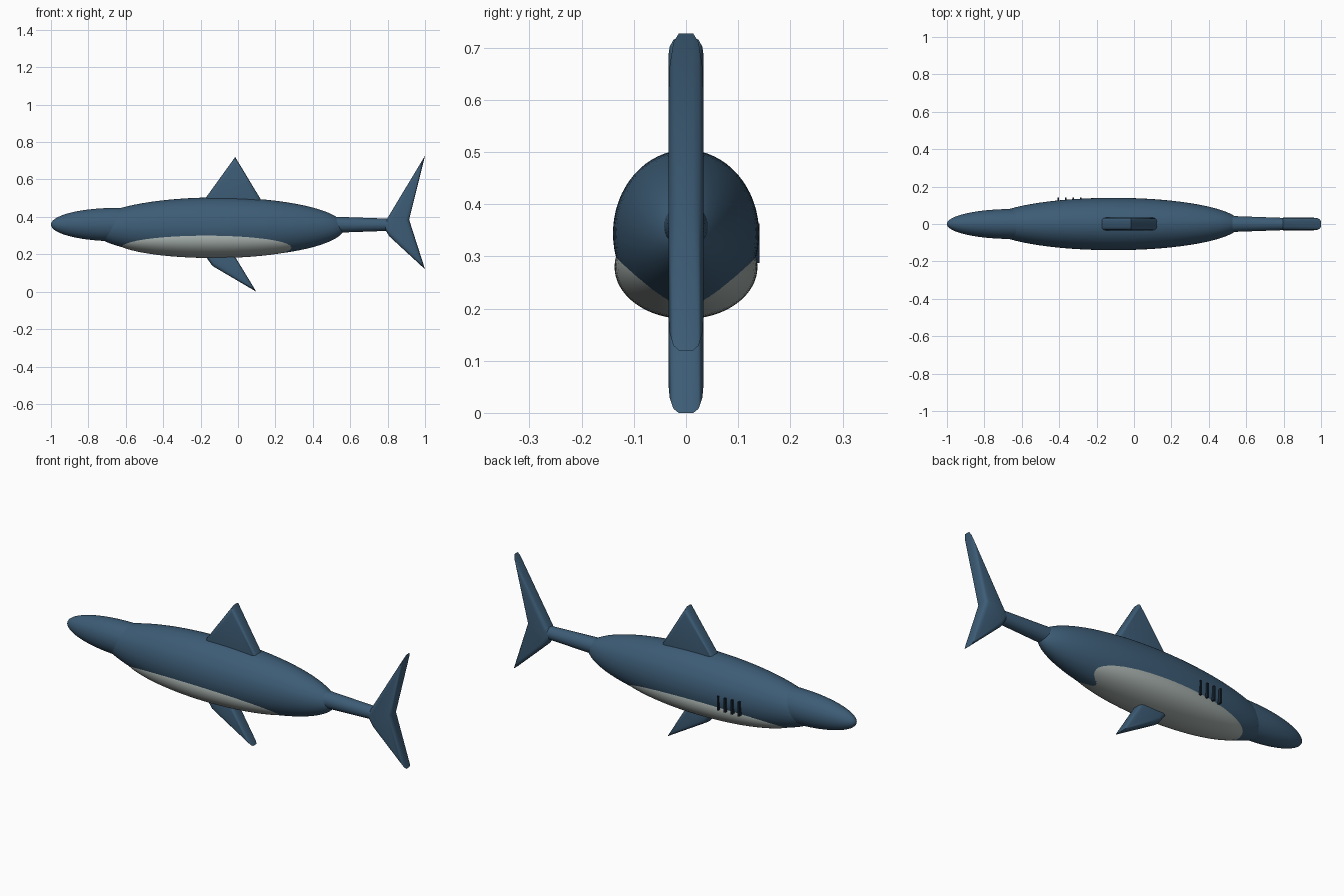
import bpy, bmesh, math

if "Cube" in bpy.data.objects:
    bpy.data.objects.remove(bpy.data.objects["Cube"])


def colour(name, rgb):
    m = bpy.data.materials.new(name)
    m.diffuse_color = (*rgb, 1)
    m.use_nodes = True
    m.node_tree.nodes["Principled BSDF"].inputs["Base Color"].default_value = m.diffuse_color
    return m


BLUE = colour("slate blue", (0.046, 0.107, 0.180))
PALE = colour("pale grey", (0.37, 0.42, 0.40))
DARK = colour("dark navy", (0.008, 0.018, 0.032))


def finish(ob, name, mat, angle=40):
    ob.name = name
    ob.data.materials.append(mat)
    bpy.ops.object.select_all(action='DESELECT')
    ob.select_set(True)
    bpy.context.view_layer.objects.active = ob
    bpy.ops.object.shade_smooth_by_angle(angle=math.radians(angle))
    return ob


def ellipsoid(name, centre, radii, mat):
    # poles lie along x, the swimming direction
    bpy.ops.mesh.primitive_uv_sphere_add(segments=64, ring_count=40, radius=1,
                                         rotation=(0, math.pi / 2, 0))
    ob = bpy.context.object
    bpy.ops.object.transform_apply(location=False, rotation=True, scale=False)
    ob.location = centre
    ob.scale = radii
    return finish(ob, name, mat)


def fin(name, outline, half=0.034, bevel=0.02):
    # side profile in x/z, given thickness along y, with rounded rims
    bm = bmesh.new()
    front = bm.faces.new([bm.verts.new((x, -half, z)) for x, z in outline])
    ext = bmesh.ops.extrude_face_region(bm, geom=[front])
    moved = [g for g in ext["geom"] if isinstance(g, bmesh.types.BMVert)]
    bmesh.ops.translate(bm, verts=moved, vec=(0, 2 * half, 0))
    bmesh.ops.recalc_face_normals(bm, faces=bm.faces)
    rims = [e for e in bm.edges
            if abs(e.verts[0].co.y - e.verts[1].co.y) < 1e-5]
    bmesh.ops.bevel(bm, geom=rims, offset=bevel, offset_type='OFFSET',
                    segments=3, profile=0.5, affect='EDGES', clamp_overlap=True)
    me = bpy.data.meshes.new(name)
    bm.to_mesh(me)
    bm.free()
    ob = bpy.data.objects.new(name, me)
    bpy.context.collection.objects.link(ob)
    return finish(ob, name, BLUE, 35)


# Body, snout and pale underside
ellipsoid("body", (-0.11, 0, 0.344), (0.68, 0.14, 0.16), BLUE)
ellipsoid("head", (-0.65, 0, 0.359), (0.35, 0.08, 0.089), BLUE)
ellipsoid("belly", (-0.13, 0, 0.28), (0.54, 0.137, 0.1), PALE)

# Tapered tail stalk
bpy.ops.mesh.primitive_cone_add(vertices=40, radius1=0.047, radius2=0.032,
                                depth=0.42, location=(0.61, 0, 0.358),
                                rotation=(0, math.pi / 2, 0))
finish(bpy.context.object, "tail_stalk", BLUE)

# Fins
fin("dorsal_fin", [(-0.21, 0.45), (-0.015, 0.72), (0.148, 0.45)])
fin("lower_fin", [(-0.21, 0.24), (-0.137, 0.138), (0.098, 0.0), (-0.048, 0.24)])
fin("tail_fin", [(0.80, 0.395), (0.775, 0.35), (0.81, 0.295),
                 (1.0, 0.12), (0.915, 0.385), (1.0, 0.727)])

# Gill slits on one flank
for i in range(4):
    x = -0.405 + 0.04 * i
    bpy.ops.mesh.primitive_cube_add(size=1, location=(x, 0.13, 0.325))
    bpy.context.object.scale = (0.009, 0.022, 0.075)
    finish(bpy.context.object, f"gill_slit_{i + 1}", DARK)
